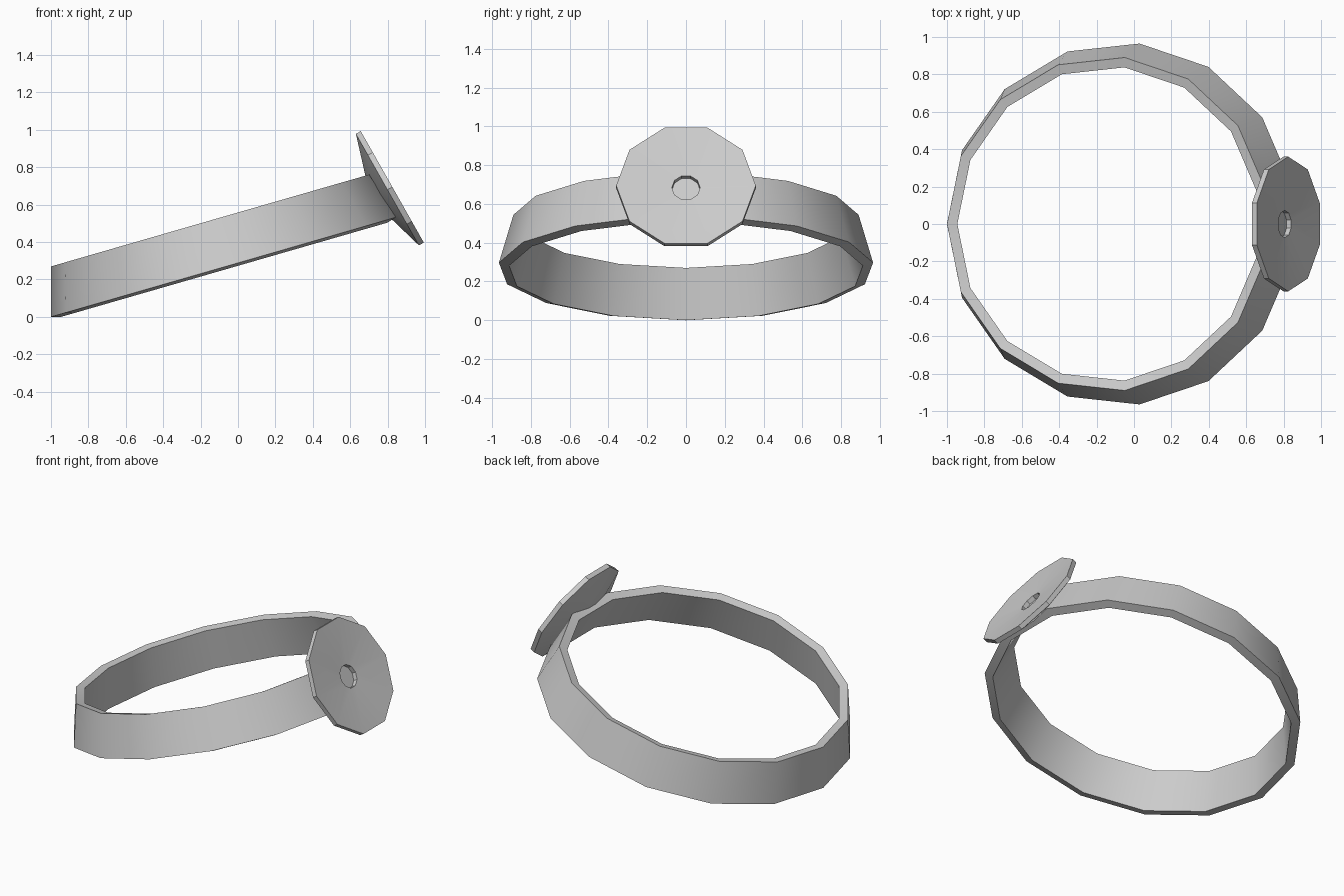
import bpy, bmesh, math
from mathutils import Matrix, Vector

if "Cube" in bpy.data.objects:
    bpy.data.objects.remove(bpy.data.objects["Cube"])


def lathe(name, profile, sides, start, matrix, closed):
    """Revolve (radius, height) points around local z, then place the part."""
    bm = bmesh.new()
    rings = []
    for r, h in profile:
        if r == 0:
            rings.append([bm.verts.new((0, 0, h))] * sides)
            continue
        ring = []
        for i in range(sides):
            a = start + i * math.tau / sides
            ring.append(bm.verts.new((r * math.cos(a), r * math.sin(a), h)))
        rings.append(ring)
    pairs = list(zip(rings, rings[1:]))
    if closed:
        pairs.append((rings[-1], rings[0]))
    for low, high in pairs:
        for i in range(sides):
            j = (i + 1) % sides
            corners = list(dict.fromkeys((low[i], low[j], high[j], high[i])))
            bm.faces.new(corners)
    bm.transform(matrix)
    bmesh.ops.recalc_face_normals(bm, faces=bm.faces)
    mesh = bpy.data.meshes.new(name)
    bm.to_mesh(mesh)
    bm.free()
    obj = bpy.data.objects.new(name, mesh)
    bpy.context.collection.objects.link(obj)
    bpy.ops.object.select_all(action='DESELECT')
    obj.select_set(True)
    bpy.context.view_layer.objects.active = obj
    bpy.ops.object.shade_smooth_by_angle(angle=math.radians(30))
    return obj


def place(location, tilt):
    return Matrix.Translation(Vector(location)) @ Matrix.Rotation(math.radians(tilt), 4, 'Y')


# Tilted head band: tapered 15-sided hoop, walls of even thickness
lathe("head_band",
      [(0.97, 0), (0.895, 0.259), (0.842, 0.244), (0.917, -0.015)],
      15, math.pi, place((-0.068, 0, 0.269), -16.1), True)

# Front disc: shallow dished face with a small recess, conical back set into the band
lathe("front_disc",
      [(0, -0.10), (0.115, -0.10), (0.36, -0.03), (0.36, 0),
       (0.073, -0.022), (0.073, -0.05), (0, -0.05)],
      10, math.pi / 2, place((0.825, 0, 0.695), 60.5), False)
